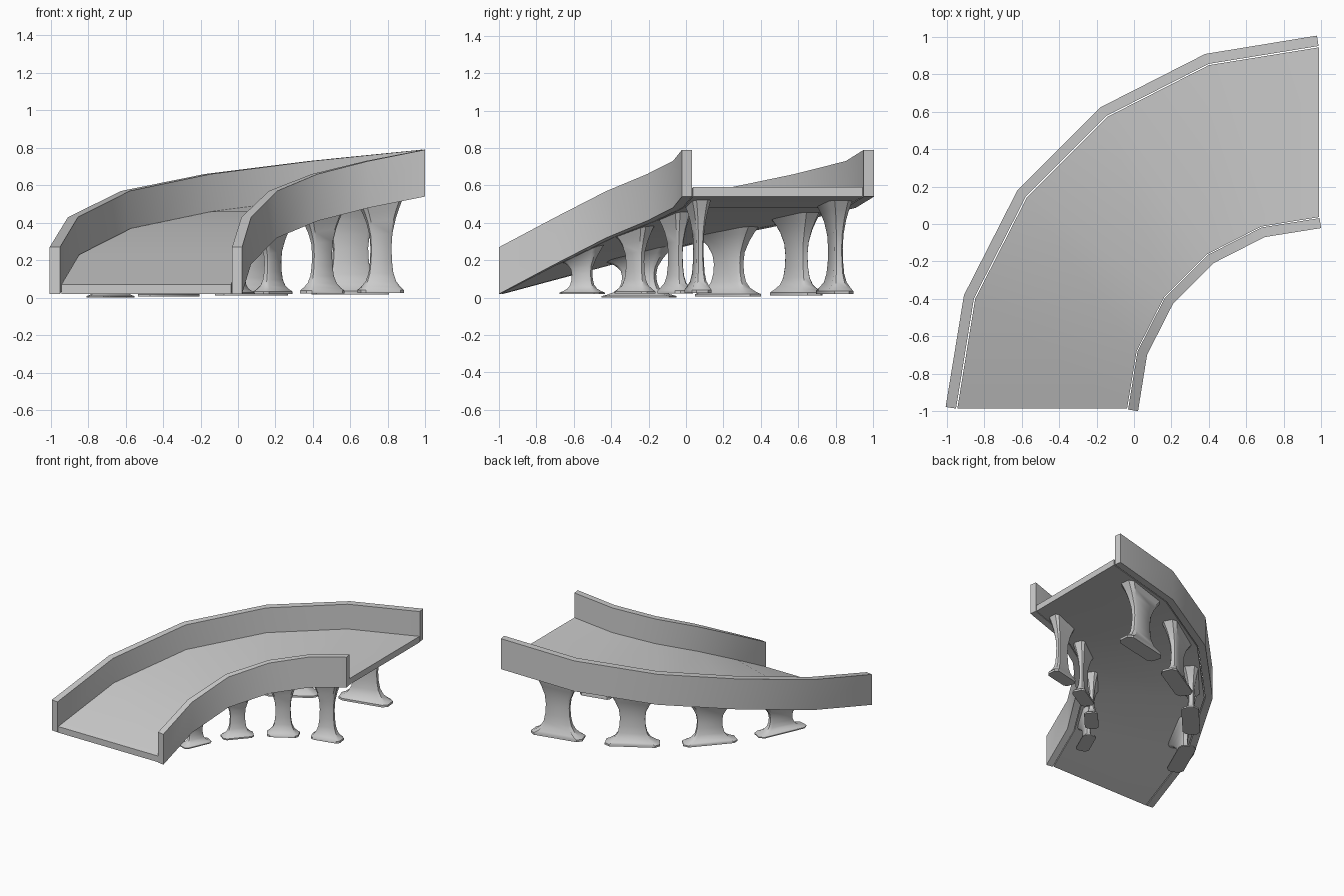
import bpy
from math import sin, cos, radians
from mathutils import Vector

if "Cube" in bpy.data.objects:
    bpy.data.objects.remove(bpy.data.objects["Cube"])

CENTRE = Vector((1.0, -1.0))                      # centre of the quarter turn
ANGLES = [90, 72, 54, 36, 18, 0]                  # measured from +y toward -x
BASE_Z = [0.02, 0.18, 0.32, 0.41, 0.48, 0.54]     # underside of the ramp


def polar(r, deg):
    a = radians(deg)
    return CENTRE + Vector((-r * sin(a), r * cos(a)))


def ramp_z(deg):
    s = min(max((90 - deg) / 18, 0), 4.999)
    i = int(s)
    return BASE_Z[i] + (BASE_Z[i + 1] - BASE_Z[i]) * (s - i)


def loft(name, rings):
    """Closed skin over equal-length rings, with end caps."""
    n = len(rings[0])
    verts = [v for ring in rings for v in ring]
    faces = [(k * n + i, k * n + (i + 1) % n, (k + 1) * n + (i + 1) % n, (k + 1) * n + i)
             for k in range(len(rings) - 1) for i in range(n)]
    faces += [tuple(reversed(range(n))), tuple(range(len(verts) - n, len(verts)))]
    me = bpy.data.meshes.new(name)
    me.from_pydata(verts, [], faces)
    ob = bpy.data.objects.new(name, me)
    bpy.context.collection.objects.link(ob)
    bpy.ops.object.select_all(action='DESELECT')
    ob.select_set(True)
    bpy.context.view_layer.objects.active = ob
    bpy.ops.object.mode_set(mode='EDIT')
    bpy.ops.mesh.select_all(action='SELECT')
    bpy.ops.mesh.normals_make_consistent(inside=False)
    bpy.ops.object.mode_set(mode='OBJECT')
    bpy.ops.object.shade_smooth_by_angle(angle=radians(35))
    return ob


def strip(name, left, right, height):
    """Sweep a rectangle between two plan outlines along the ramp."""
    rings = []
    for a, b, z in zip(left, right, BASE_Z):
        rings.append([(a.x, a.y, z), (b.x, b.y, z),
                      (b.x, b.y, z + height), (a.x, a.y, z + height)])
    return loft(name, rings)


def wall(name, r, half, inset):
    # end faces are square to their own segment, inner corners are mitred
    angles = [90 - inset] + ANGLES[1:-1] + [inset]
    normal_angles = [81] + ANGLES[1:-1] + [9]
    mid = [polar(r, a) for a in angles]
    nrm = [polar(1, a) - CENTRE for a in normal_angles]
    strip(name, [m + n * half for m, n in zip(mid, nrm)],
          [m - n * half for m, n in zip(mid, nrm)], 0.25)


# Parapet walls
wall("outer_wall", 1.978, 0.028, 0.55)
wall("inner_wall", 1.005, 0.027, 0.3)


# Road deck between the walls
def deck_edge(r):
    pts = [polar(r, a) for a in ANGLES]
    pts[0].y += 0.015
    pts[-1].x -= 0.012
    return pts


strip("road_deck", deck_edge(1.943), deck_edge(1.037), 0.05)

# Flared pillars: (height fraction, length scale, width scale)
PROFILE = [(0, 1, 1), (0.035, 1, 1), (0.07, 0.84, 0.84), (0.13, 0.66, 0.58),
           (0.22, 0.54, 0.44), (0.35, 0.48, 0.37), (0.5, 0.46, 0.35),
           (0.65, 0.50, 0.40), (0.8, 0.64, 0.56), (0.9, 0.78, 0.74),
           (1, 0.95, 0.97)]
SECTION = [(1, -0.6), (1, 0.6), (0.82, 1), (-0.82, 1),
           (-1, 0.6), (-1, -0.6), (-0.82, -1), (0.82, -1)]


def pillar(name, r, deg, half_width, foot):
    rings = []
    for f, sl, sw in PROFILE:
        ring = []
        for u, v in SECTION:
            d = deg + u * sl * 6.3
            p = polar(r + v * sw * half_width, d)
            top = ramp_z(d) + 0.01
            mid_top = ramp_z(deg) + 0.01
            # level at the foot, following the ramp slope at the head
            z = foot + f * (mid_top - foot) + f * f * (top - mid_top)
            ring.append((p.x, p.y, z))
        rings.append(ring)
    loft(name, rings)


for i, deg in enumerate((12.5, 30.3, 48.2, 66)):
    pillar(f"inner_pillar_{i + 1}", 1.093, deg, 0.052, 0.025 - 0.002 * i)
    pillar(f"outer_pillar_{i + 1}", 1.844, deg, 0.066, 0.018 - 0.006 * i)
